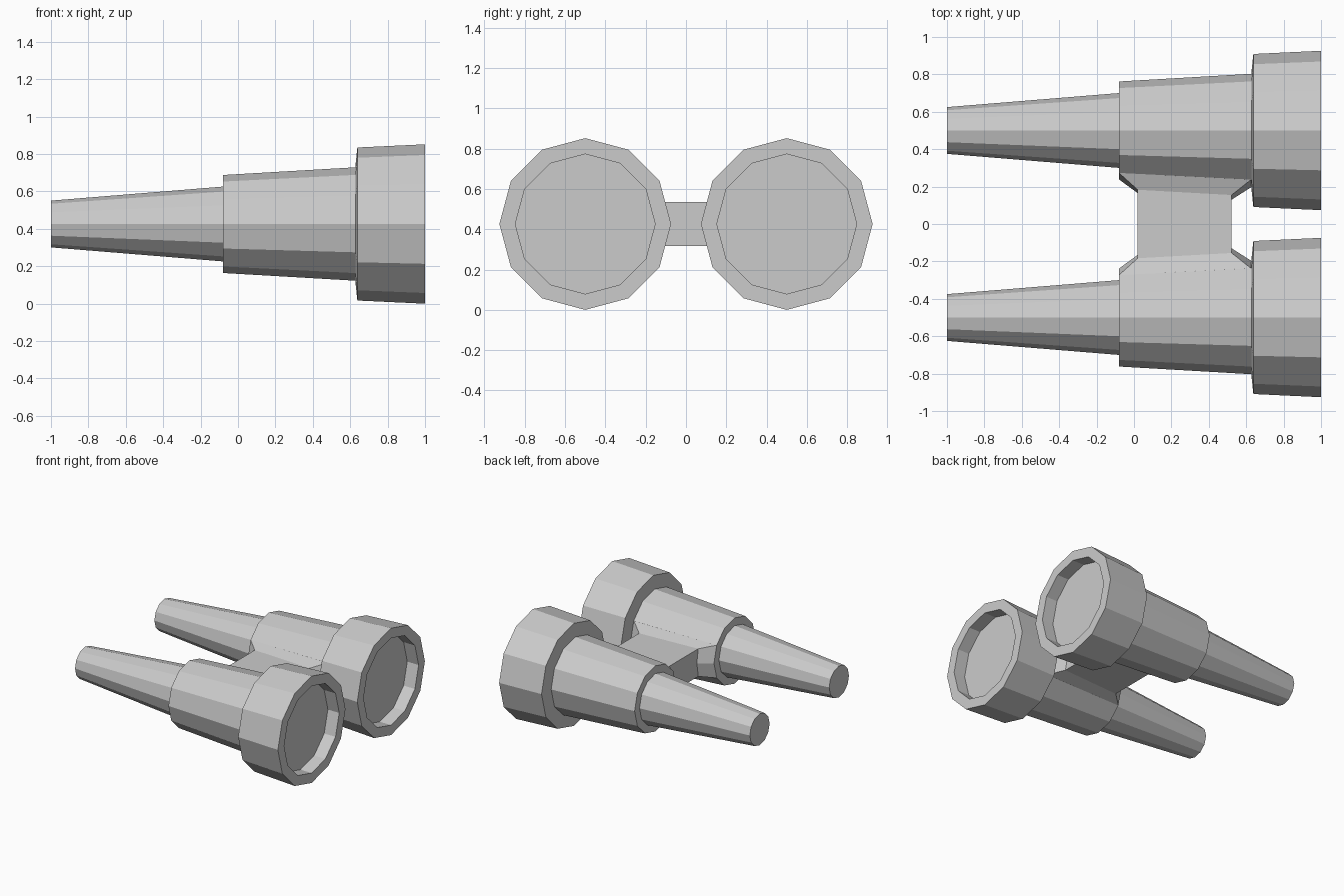
import bpy, bmesh
from math import sin, cos, pi

if "Cube" in bpy.data.objects:
    bpy.data.objects.remove(bpy.data.objects["Cube"])

AXIS_Y, AXIS_Z, SIDES = 0.5, 0.426, 12


def finish(bm, name):
    bmesh.ops.recalc_face_normals(bm, faces=bm.faces)
    mesh = bpy.data.meshes.new(name)
    bm.to_mesh(mesh)
    bm.free()
    ob = bpy.data.objects.new(name, mesh)
    bpy.context.collection.objects.link(ob)
    return ob


def loft(bm, loops, cap=False):
    rings = [[bm.verts.new(p) for p in loop] for loop in loops]
    for a, b in zip(rings, rings[1:]):
        n = len(a)
        for i in range(n):
            j = (i + 1) % n
            bm.faces.new((a[i], a[j], b[j], b[i]))
    if cap:
        bm.faces.new(rings[0])
        bm.faces.new(rings[-1])


def ring(x, r, y0):
    return [(x, y0 + r * cos(2 * pi * i / SIDES), AXIS_Z + r * sin(2 * pi * i / SIDES))
            for i in range(SIDES)]


# Barrels: eyepiece tube, body, lens hood and recessed lens as (x, radius)
profile = [(-1.0, 0.125), (-0.08, 0.2), (-0.08, 0.262), (0.627, 0.303),
           (0.638, 0.409), (1.0, 0.426), (1.0, 0.347), (0.9, 0.347)]
for name, side in (("left_barrel", 1), ("right_barrel", -1)):
    bm = bmesh.new()
    loft(bm, [ring(x, r, side * AXIS_Y) for x, r in profile], cap=True)
    finish(bm, name)


# Bridge: flares out of the inner body faces, then runs straight across
def section(left, right):
    (xl, yl, ml, hl), (xr, yr, mr, hr) = left, right
    z = AXIS_Z
    return [(xl, yl, z - hl), (xl, ml, z), (xl, yl, z + hl),
            (xr, yr, z + hr), (xr, mr, z), (xr, yr, z - hr)]


# each end: x, y of outer corners, y of middle corner, half height
bm = bmesh.new()
loft(bm, [section((-0.08, 0.273, 0.238, 0.131), (0.627, 0.238, 0.197, 0.151)),
          section((0.02, 0.183, 0.165, 0.11), (0.522, 0.155, 0.13, 0.11)),
          section((0.02, 0, 0, 0.11), (0.522, 0, 0, 0.11))])
bridge = finish(bm, "bridge")
mirror = bridge.modifiers.new("mirror", 'MIRROR')
mirror.use_axis = (False, True, False)
